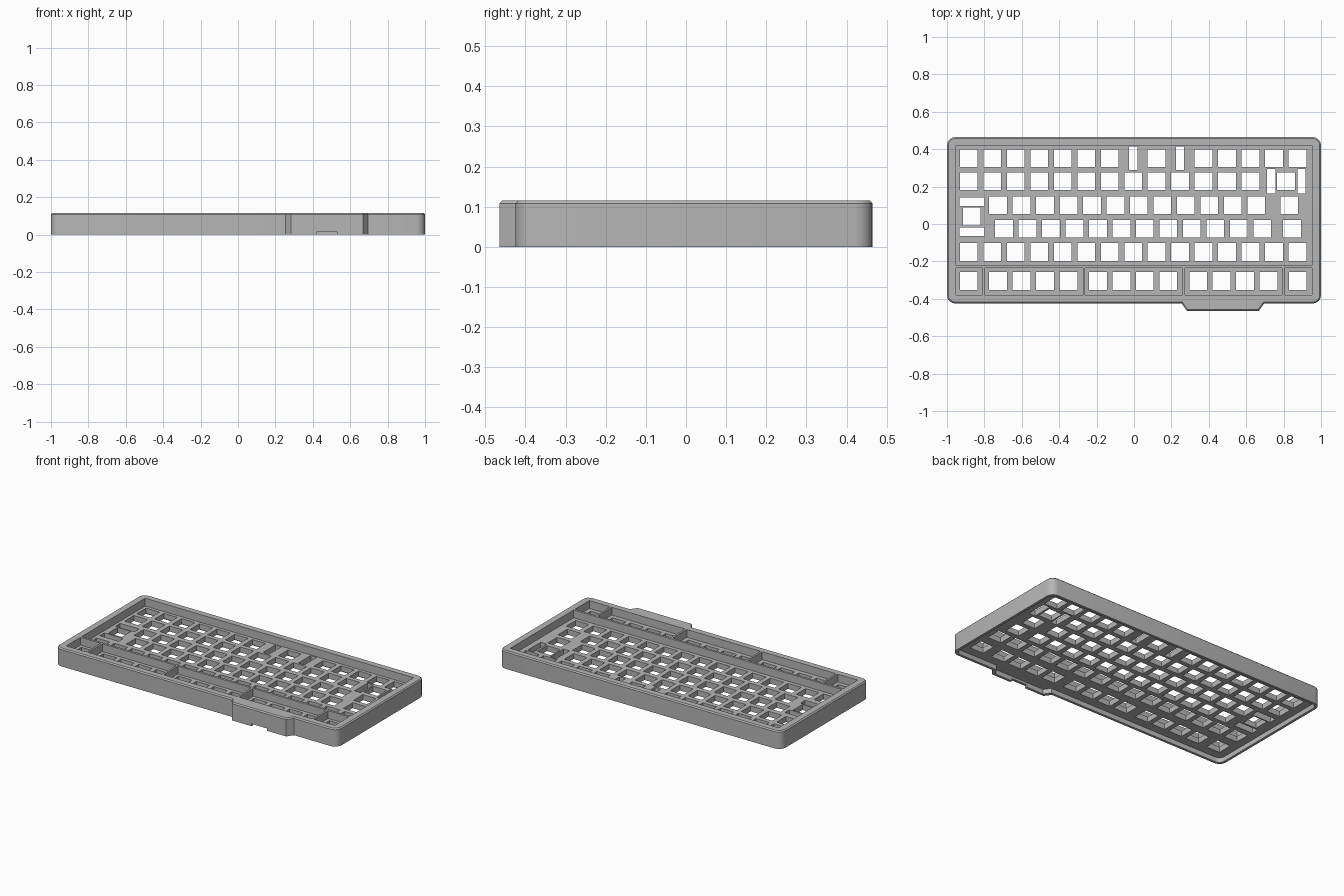
import bpy, bmesh, math

if "Cube" in bpy.data.objects:
    bpy.data.objects.remove(bpy.data.objects["Cube"], do_unlink=True)

HEIGHT = 0.115
PLATE_LOW, PLATE_TOP = 0.03, 0.065
PITCH = 0.1255
KEY = 0.095


def make_object(name, bm):
    bmesh.ops.recalc_face_normals(bm, faces=bm.faces)
    mesh = bpy.data.meshes.new(name)
    bm.to_mesh(mesh)
    bm.free()
    obj = bpy.data.objects.new(name, mesh)
    bpy.context.collection.objects.link(obj)
    return obj


def outline(inset):
    """Rounded case footprint with the front tab."""
    x, front, back = 1 - inset, -0.425 + inset, 0.465 - inset
    r = 0.045 - inset * 0.6
    tab = -0.465 + inset
    pts = []
    corners = [(-x + r, front + r, 180), (x - r, front + r, 270),
               (x - r, back - r, 0), (-x + r, back - r, 90)]
    for i, (cx, cy, start) in enumerate(corners):
        for step in range(5):
            a = math.radians(start + step * 22.5)
            pts.append((cx + r * math.cos(a), cy + r * math.sin(a)))
        if i == 0:
            pts += [(0.255 + inset, front), (0.283 + inset, tab),
                    (0.667 - inset, tab), (0.695 - inset, front)]
    return pts


def prism(name, pts, z0, z1, chamfer=0):
    bm = bmesh.new()
    base = bm.faces.new([bm.verts.new((x, y, z0)) for x, y in pts])
    ext = bmesh.ops.extrude_face_region(bm, geom=[base])["geom"]
    for v in ext:
        if isinstance(v, bmesh.types.BMVert):
            v.co.z = z1
    if chamfer:
        rim = [e for e in bm.edges if all(v.co.z > z1 - 1e-5 for v in e.verts)]
        bmesh.ops.bevel(bm, geom=rim, offset=chamfer, segments=1,
                        affect='EDGES', profile=0.5)
    return make_object(name, bm)


def boxes(name, rects, z0, z1):
    """Upright boxes from (x0, x1, y0, y1) rectangles."""
    bm = bmesh.new()
    for x0, x1, y0, y1 in rects:
        vs = bmesh.ops.create_cube(bm, size=1)["verts"]
        for v in vs:
            v.co = (x1 if v.co.x > 0 else x0, y1 if v.co.y > 0 else y0,
                    z1 if v.co.z > 0 else z0)
    return make_object(name, bm)


def centred(x, y, w, h):
    return (x - w / 2, x + w / 2, y - h / 2, y + h / 2)


def cut(target, cutter):
    cutter.hide_render = True
    mod = target.modifiers.new("cut", 'BOOLEAN')
    mod.operation = 'DIFFERENCE'
    mod.solver = 'EXACT'
    mod.object = cutter
    bpy.ops.object.select_all(action='DESELECT')
    bpy.context.view_layer.objects.active = target
    target.select_set(True)
    bpy.ops.object.modifier_apply(modifier=mod.name)
    bpy.data.objects.remove(cutter, do_unlink=True)


# Switch openings, row by row
holes = []


def key_run(start, count, y):
    for i in range(count):
        holes.append(centred(start + i * PITCH, y, KEY, KEY))


LEFT = -0.883
key_run(LEFT, 7, 0.352)
key_run(LEFT + 8 * PITCH, 1, 0.352)
key_run(LEFT + 10 * PITCH, 5, 0.352)
key_run(LEFT, 13, 0.228)
key_run(0.813, 1, 0.228)
key_run(-0.727, 12, 0.1)
key_run(0.83, 1, 0.1)
key_run(-0.695, 12, -0.025)
key_run(0.845, 1, -0.025)
key_run(-0.867, 1, 0.04)
key_run(LEFT, 15, -0.15)
for start, count in [(LEFT, 1), (-0.727, 4), (-0.193, 4), (0.343, 4), (0.875, 1)]:
    key_run(start, count, -0.305)

# Stabiliser slots beside the long keys
for x in (-0.004, 0.247):
    holes.append(centred(x, 0.352, 0.043, 0.127))
for x in (0.734, 0.895):
    holes.append(centred(x, 0.228, 0.044, 0.13))
for y in (0.118, -0.042):
    holes.append(centred(-0.867, y, 0.134, 0.046))

# Top wells: one large, five small along the front
wells = [(-0.952, 0.952, -0.222, 0.42)]
for x0, x1 in [(-0.952, -0.81), (-0.797, -0.274), (-0.261, 0.26),
               (0.273, 0.792), (0.805, 0.952)]:
    wells.append((x0, x1, -0.38, -0.236))

# Case body with all openings cut
case = prism("keyboard_case", outline(0), 0, HEIGHT, 0.007)
cut(case, prism("underside_cutter", outline(0.016), -0.05, PLATE_LOW))
cut(case, boxes("well_cutter", wells, PLATE_TOP, 0.2))
cut(case, boxes("switch_cutter", holes, 0.01, 0.09))
cut(case, boxes("cable_notch_cutter", [(0.42, 0.53, -0.5, -0.44)], -0.05, 0.015))

# Single grey finish
grey = bpy.data.materials.new("matte_grey")
grey.use_nodes = True
colour = (0.47, 0.47, 0.47, 1)
grey.diffuse_color = colour
for node in grey.node_tree.nodes:
    if node.type == 'BSDF_PRINCIPLED':
        node.inputs["Base Color"].default_value = colour
case.data.materials.clear()
case.data.materials.append(grey)
for poly in case.data.polygons:
    poly.material_index = 0

bpy.ops.object.shade_smooth_by_angle(angle=math.radians(30))
